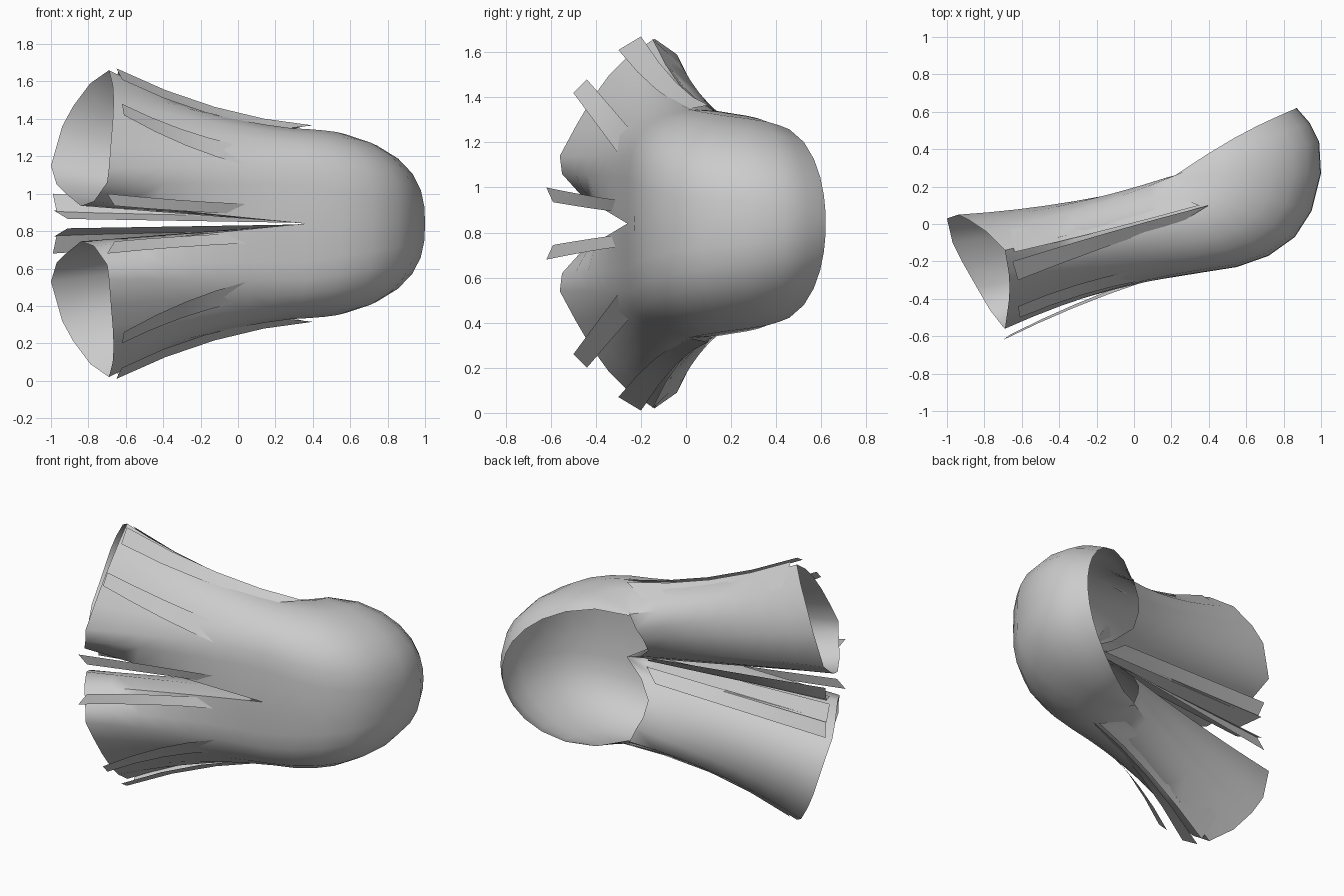
import bpy, bmesh, math

if "Cube" in bpy.data.objects:
    bpy.data.objects.remove(bpy.data.objects["Cube"])

MID = 0.84   # height of the mirror plane between the two legs


def finish(name, bm):
    """Make a smooth object mirrored across the plane between the legs."""
    bmesh.ops.recalc_face_normals(bm, faces=bm.faces)
    me = bpy.data.meshes.new(name)
    bm.to_mesh(me)
    bm.free()
    ob = bpy.data.objects.new(name, me)
    bpy.context.collection.objects.link(ob)
    ob.location = (0, 0, MID)
    m = ob.modifiers.new("mirror", 'MIRROR')
    m.use_axis = (False, False, True)
    m.merge_threshold = 0.002
    bpy.context.view_layer.objects.active = ob
    ob.select_set(True)
    bpy.ops.object.shade_smooth_by_angle(angle=math.radians(50))
    ob.select_set(False)
    return ob


def loft(bm, rings, closed):
    """Skin a list of equally long point rows with quads."""
    vs = [[bm.verts.new((p[0], p[1], p[2] - MID)) for p in r] for r in rings]
    n = len(rings[0])
    for a, b in zip(vs, vs[1:]):
        for i in range(n if closed else n - 1):
            j = (i + 1) % n
            bm.faces.new((a[i], a[j], b[j], b[i]))


def blend(p, q, s, ey, ez):
    """Point between p and q, with y and z bent by an ease amount."""
    w = s * (1 - s)
    return (p[0] + (q[0] - p[0]) * s,
            p[1] + (q[1] - p[1]) * (s + ey * w),
            p[2] + (q[2] - p[2]) * (s + ez * w))


# cuff: flared, slanted rim of the upper leg
RIM = [(-.77, -.46, .96), (-.70, -.55, 1.06), (-.69, -.56, 1.14), (-.68, -.49, 1.27),
       (-.67, -.42, 1.39), (-.665, -.34, 1.5), (-.67, -.26, 1.58), (-.69, -.14, 1.66),
       (-.79, -.04, 1.59), (-.88, .02, 1.47), (-.94, .05, 1.36), (-1, .03, 1.15),
       (-.97, -.1, 1.05), (-.92, -.2, 1.0), (-.84, -.34, .935)]

# seat line in the middle, from crotch round to the waist
SEAT = [(.36, -.26), (.55, -.23), (.72, -.17), (.86, -.07), (.95, .07),
        (1, .27), (.99, .44), (.94, .54), (.87, .62)]


def hip_section(k):
    """Half section from the seat line over the side to the lap fold."""
    f = k / (len(SEAT) - 1)
    px, py = SEAT[k]
    hx, hy = .22, .26
    h, p = .55 - .07 * f * f, .42 + .52 * f
    out = []
    for i in range(9):
        a = math.pi / 2 * (i / 8) ** 1.35
        t = math.cos(a)
        bulge = .025 * f * f * math.sin(math.pi * t)
        out.append((hx + (px - hx) * t, hy + (py - hy) * t + bulge,
                    MID + h * math.sin(a) ** p - (.14 - .06 * f) * (1 - t) ** 4))
    return out


# body: leg tube plus fanned hip sections, open at the waist
hips = [hip_section(k) for k in range(len(SEAT))]
thigh = hips[0] + [(.18, .25, 1.16), (.15, .22, 1.09), (.15, .17, 1.0),
                   (.25, .10, .91), (.40, .03, MID), (.37, -.1, MID)]
EASE_Y = [.1] + [.5] * 4 + [.3, .1, -.2, -.4, -.5, -.6, -.5, -.2, 0, 0]
EASE_Z = [.1, .3] + [.5] * 6 + [.3, .1, 0, 0, 0, 0, 0]
STEPS = 7
legs = [[blend(r, t, j / STEPS, ey, ez)
         for r, t, ey, ez in zip(RIM, thigh, EASE_Y, EASE_Z)] for j in range(STEPS + 1)]
bm = bmesh.new()
loft(bm, legs, True)
loft(bm, hips, False)
bmesh.ops.remove_doubles(bm, verts=bm.verts, dist=0.002)
# drop any wall lying in the mirror plane
inner = [f for f in bm.faces if all(abs(v.co.z) < .001 for v in f.verts)]
bmesh.ops.delete(bm, geom=inner, context='FACES')
finish("trousers", bm)


def strip(name, a, b, c, d, ey=.4, ez=.4):
    """Loose flat strip: cuff corners a, b and far corners c, d."""
    rows = [[blend(a, c, j / 4, ey, ez), blend(b, d, j / 4, ey, ez)] for j in range(5)]
    bm = bmesh.new()
    loft(bm, rows, False)
    finish(name, bm)


# loose fabric strips along each leg
strip("front_strip", (-.62, -.44, 1.48), (-.61, -.5, 1.42), (0, -.25, 1.26), (.05, -.30, 1.15))
strip("inner_front_strip", (-.70, -.62, 1.0), (-.66, -.59, .935), (.05, -.31, .945), (.05, -.29, .89), .2)
strip("inner_back_strip", (-.99, -.0, 1.0), (-.97, -.04, .905), (.15, .1, .92), (.25, .04, .86), 0, 0)
strip("inner_strip", (-.985, -.02, .91), (-.91, -.16, .865), (.25, .04, .87), (.3, -.05, .845), 0, 0)
strip("outer_strip", (-.65, -.2, 1.67), (-.62, -.3, 1.61), (.4, .1, 1.365), (.27, .02, 1.35), .1, .7)
strip("outer_back_strip", (-.66, -.03, 1.55), (-.64, -.15, 1.66), (.2, .16, 1.32), (.35, .1, 1.36), -.1, .7)
